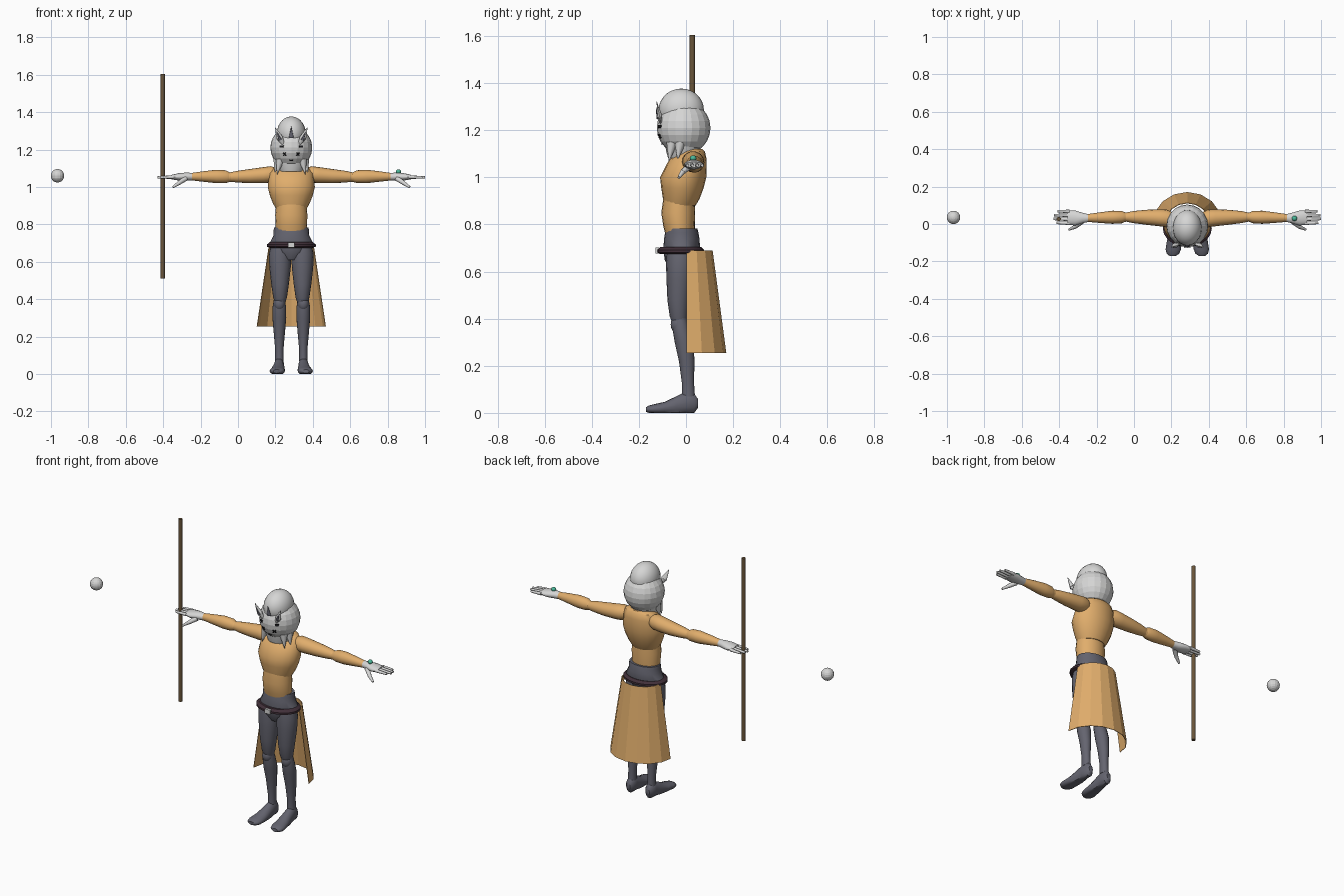
import bpy, bmesh, math
from mathutils import Vector

if "Cube" in bpy.data.objects:
    bpy.data.objects.remove(bpy.data.objects["Cube"])

CX = 0.285  # centre line of the figure


def mat(name, rgb):
    m = bpy.data.materials.new(name)
    m.diffuse_color = (*rgb, 1)
    m.use_nodes = True
    m.node_tree.nodes["Principled BSDF"].inputs["Base Color"].default_value = m.diffuse_color
    return m


PALE = mat("pale_grey", (0.67, 0.67, 0.665))
TAN = mat("tan_cloth", (0.75, 0.42, 0.15))
DARK = mat("slate_cloth", (0.128, 0.128, 0.16))
BELT = mat("plum_leather", (0.053, 0.029, 0.041))
WOOD = mat("brown_wood", (0.14, 0.09, 0.042))
GEM = mat("teal_gem", (0.07, 0.48, 0.32))
BLACK = mat("black", (0.012, 0.012, 0.014))


def finish(name, bm, m, smooth=True):
    bmesh.ops.recalc_face_normals(bm, faces=bm.faces)
    me = bpy.data.meshes.new(name)
    bm.to_mesh(me)
    bm.free()
    ob = bpy.data.objects.new(name, me)
    bpy.context.collection.objects.link(ob)
    me.materials.append(m)
    if smooth:
        bpy.ops.object.select_all(action='DESELECT')
        ob.select_set(True)
        bpy.context.view_layer.objects.active = ob
        bpy.ops.object.shade_smooth_by_angle(angle=math.radians(40))
    return ob


def loft(name, m, rings, axis='z', n=16, floor=None):
    """Capped elliptical loft; each ring is (centre, radius_a, radius_b) across the axis."""
    bm = bmesh.new()
    loops = []
    for c, ra, rb in rings:
        loop = []
        for i in range(n):
            t = math.tau * i / n
            a, b = ra * math.cos(t), rb * math.sin(t)
            d = {'x': (0, a, b), 'y': (a, 0, b), 'z': (a, b, 0)}[axis]
            p = Vector(c) + Vector(d)
            if floor is not None:
                p.z = max(p.z, floor)
            loop.append(bm.verts.new(p))
        loops.append(loop)
    for l0, l1 in zip(loops, loops[1:]):
        for i in range(n):
            j = (i + 1) % n
            bm.faces.new((l0[i], l0[j], l1[j], l1[i]))
    bm.faces.new(loops[0])
    bm.faces.new(loops[-1])
    return finish(name, bm, m)


def ball(name, m, c, r, seg=16, rings=10, smooth=True):
    bm = bmesh.new()
    bmesh.ops.create_uvsphere(bm, u_segments=seg, v_segments=rings, radius=1)
    bmesh.ops.scale(bm, vec=r, verts=bm.verts)
    bmesh.ops.translate(bm, vec=c, verts=bm.verts)
    return finish(name, bm, m, smooth)


def rod(name, m, p, q, r0, r1, n=12, flat=1.0):
    """Tapered rod from p to q, optionally flattened in depth."""
    p, q = Vector(p), Vector(q)
    bm = bmesh.new()
    bmesh.ops.create_cone(bm, cap_ends=True, segments=n, radius1=r0, radius2=r1, depth=(q - p).length)
    bmesh.ops.scale(bm, vec=(1, flat, 1), verts=bm.verts)
    rot = Vector((0, 0, 1)).rotation_difference(q - p).to_matrix()
    bmesh.ops.rotate(bm, matrix=rot, verts=bm.verts)
    bmesh.ops.translate(bm, vec=(p + q) / 2, verts=bm.verts)
    return finish(name, bm, m)


def box(name, m, c, size, turn=None):
    bm = bmesh.new()
    bmesh.ops.create_cube(bm, size=1)
    bmesh.ops.scale(bm, vec=size, verts=bm.verts)
    if turn:
        bmesh.ops.rotate(bm, matrix=turn, verts=bm.verts)
    bmesh.ops.translate(bm, vec=c, verts=bm.verts)
    return finish(name, bm, m, False)


def column(name, m, rows, x=CX, n=20):
    """Upright loft from (z, y, half_width, half_depth) rows."""
    return loft(name, m, [((x, y, z), a, b) for z, y, a, b in rows], n=n)


# Torso
column("chest", TAN, [(1.12, .035, .06, .035), (1.11, .03, .09, .05), (1.075, .008, .118, .08),
                      (1.0, -.012, .126, .098), (.955, -.015, .115, .09), (.91, -.02, .097, .078),
                      (.88, -.025, .08, .066)])
column("abdomen", TAN, [(.94, -.03, .078, .062), (.85, -.033, .086, .072), (.79, -.03, .084, .066),
                        (.75, -.025, .08, .06)])
column("pelvis", DARK, [(.782, -.018, .092, .066), (.765, -.018, .095, .071), (.74, -.018, .096, .075),
                        (.70, -.018, .116, .078), (.65, -.025, .09, .066), (.61, -.025, .04, .045)])
column("belt", BELT, [(.674, -.023, .112, .086), (.681, -.023, .131, .1), (.692, -.023, .131, .1),
                      (.705, -.023, .115, .086)])
box("buckle", PALE, (CX, -.122, .689), (.034, .014, .026))

# Half skirt hanging behind the legs
bm = bmesh.new()
rows = []
for z, rx, ry in ((.69, .12, .11), (.255, .185, .168)):
    rows.append([bm.verts.new((CX + rx * math.cos(math.pi * i / 8), .003 + ry * math.sin(math.pi * i / 8), z))
                 for i in range(9)])
for i in range(8):
    bm.faces.new((rows[0][i], rows[1][i], rows[1][i + 1], rows[0][i + 1]))
skirt = finish("back_skirt", bm, TAN, False)
skirt.modifiers.new("thickness", 'SOLIDIFY').thickness = .003

# Head, hair cap and collar
HC, HR = Vector((CX, -.01, 1.21)), .114
ball("head", PALE, HC, (.112, HR, HR), 20, 12, False)
ball("hair_cap", PALE, (CX, -.02, 1.287), (.077, .096, .09), 24, 14)
column("collar", PALE, [(1.145, -.012, .085, .078), (1.11, -.012, .076, .072), (1.082, -.012, .064, .064)])


def face_mark(name, dx, dz, w, h, roll=0.0):
    n = Vector((dx, -math.sqrt(HR ** 2 - dx ** 2 - dz ** 2), dz)).normalized()
    q = n.to_track_quat('Z', 'Y').to_matrix()
    up = Vector((0, 0, 1))
    side = up.cross(n).normalized()
    up = n.cross(side)
    side, up = (side * math.cos(roll) + up * math.sin(roll),
                up * math.cos(roll) - side * math.sin(roll))
    for k in range(3):
        q[k][0], q[k][1], q[k][2] = side[k], up[k], n[k]
    box(name, BLACK, HC + n * (HR - .001), (w, h, .009), q)


face_mark("mouth", 0, -.068, .018, .006)
rod("forehead_spike", DARK, (CX, -.113, 1.262), (CX, -.124, 1.322), .013, .001, 12, .6)

for s, side in ((-1, "left"), (1, "right")):
    def at(dx, y, z):
        return (CX + s * dx, y, z)

    # Face details and ears
    face_mark(side + "_eye", s * .051, .006, .021, .011)
    for k in (-1, 1):
        face_mark(side + "_cheek_mark", s * .036, -.035, .022, .006, k * .8)
    rod(side + "_ear", PALE, at(.043, -.106, 1.23), at(.062, -.112, 1.262), .008, .018, 12, .6)
    rod(side + "_ear_tip", PALE, at(.062, -.112, 1.262), at(.086, -.124, 1.318), .018, .001, 12, .6)
    rod(side + "_ear_inner", DARK, at(.059, -.12, 1.25), at(.078, -.127, 1.296), .009, .001, 8, .6)

    # Pointed locks under the jaw
    for dx, y, tx, ty, tz in ((.06, -.06, .075, -.072, 1.068), (.072, -.025, .088, -.035, 1.075)):
        rod(side + "_jaw_lock", PALE, at(dx, y, 1.145), at(tx, ty, tz), .024, .001, 12)

    # Arms
    def limb(name, m, rows):
        loft(f"{side}_{name}", m, [(at(dx, y, z), a, b) for dx, y, z, a, b in rows], 'x')

    limb("upper_arm", TAN, [(.085, .03, 1.068, .035, .035), (.11, .03, 1.067, .047, .044),
                            (.15, .033, 1.063, .045, .043), (.22, .036, 1.058, .04, .038),
                            (.29, .037, 1.055, .032, .031), (.328, .037, 1.053, .024, .025)])
    ball(side + "_elbow", TAN, at(.333, .037, 1.053), (.022, .026, .026))
    limb("forearm", TAN, [(.33, .037, 1.053, .024, .026), (.35, .037, 1.055, .033, .034),
                          (.40, .036, 1.056, .035, .036), (.47, .034, 1.056, .028, .028),
                          (.54, .032, 1.055, .02, .019)])

    # Hands
    limb("palm", PALE, [(.53, .032, 1.055, .021, .02), (.56, .032, 1.055, .028, .022),
                        (.60, .032, 1.054, .04, .02), (.64, .034, 1.053, .037, .012)])
    for i, end in enumerate((.695, .713, .715, .7)):
        y = .067 - i * .021
        rod(side + "_finger", PALE, at(.63, y, 1.053), at(end, y + .002, 1.051), .0095, .0065)
    rod(side + "_thumb", PALE, at(.565, .012, 1.045), at(.6, -.015, 1.022), .014, .011)
    rod(side + "_thumb_tip", PALE, at(.598, -.014, 1.023), at(.633, -.03, .999), .011, .006)

    # Legs
    column(side + "_thigh", DARK, [(.685, -.025, .05, .055), (.64, -.026, .06, .059), (.57, -.028, .057, .055),
                                   (.48, -.032, .047, .047), (.41, -.031, .037, .038), (.375, -.028, .026, .028)],
           CX + s * .06, 16)
    ball(side + "_knee", DARK, at(.064, -.032, .375), (.031, .033, .04))
    column(side + "_shin", DARK, [(.405, -.028, .028, .03), (.36, -.022, .036, .036), (.3, -.008, .037, .04),
                                  (.22, .003, .03, .033), (.13, .008, .022, .026), (.07, .01, .023, .028)],
           CX + s * .064, 16)
    loft(side + "_foot", DARK, [(at(dx, y, z), a, b) for dx, y, z, a, b in
                                ((.064, .05, .04, .013, .02), (.064, .035, .04, .025, .042),
                                 (.065, .0, .042, .027, .048), (.067, -.04, .03, .031, .041),
                                 (.071, -.09, .02, .038, .027), (.075, -.135, .016, .041, .021),
                                 (.077, -.158, .015, .034, .016), (.078, -.17, .014, .018, .01))],
         'y', floor=0.0)

# Gem on the back of one hand
ball("hand_gem", GEM, (CX + .573, .03, 1.081), (.014, .014, .013), 16, 10)

# Staff and floating ball
rod("staff", WOOD, (-.402, .027, .51), (-.402, .027, 1.605), .0115, .0115, 12)
ball("floating_ball", PALE, (-.965, .035, 1.06), (.036, .036, .036), 16, 10, False)
